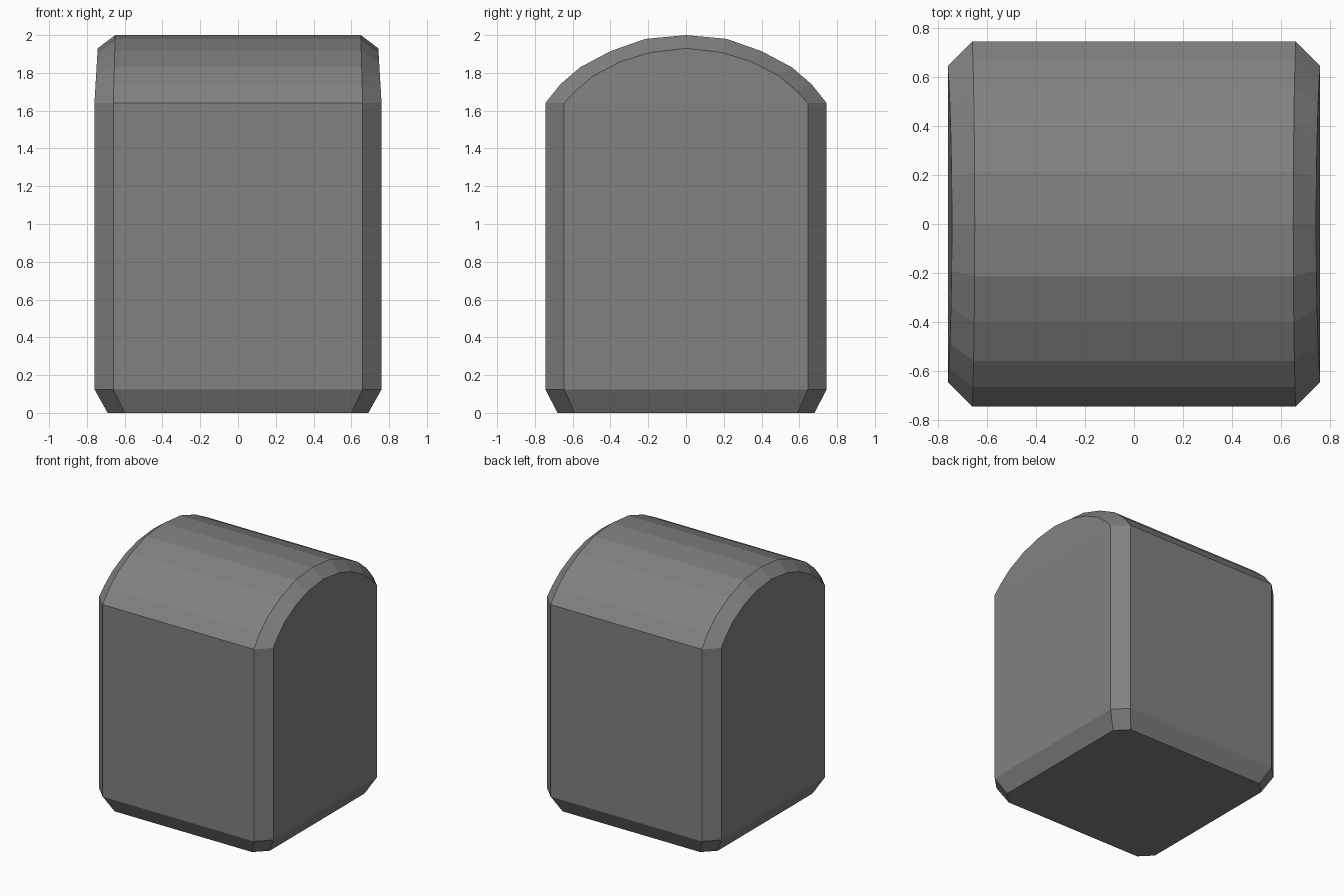
import bpy
import bmesh

if "Cube" in bpy.data.objects:
    bpy.data.objects.remove(bpy.data.objects["Cube"])

grey = bpy.data.materials.new("mid grey")
grey.diffuse_color = (0.22, 0.22, 0.22, 1)
grey.use_nodes = True
grey.node_tree.nodes["Principled BSDF"].inputs["Base Color"].default_value = grey.diffuse_color

bm = bmesh.new()


def ring(hx, hy, cx, cy, z):
    """Rectangle with cut corners, counter-clockwise from the front edge."""
    pts = [(-cx, -hy), (cx, -hy), (hx, -cy), (hx, cy),
           (cx, hy), (-cx, hy), (-hx, cy), (-hx, -cy)]
    return [bm.verts.new((x, y, z)) for x, y in pts]


# Body: tapered foot, then straight walls with cut corners
foot = ring(0.69, 0.68, 0.60, 0.59, 0)
low = ring(0.76, 0.745, 0.66, 0.645, 0.125)
high = ring(0.76, 0.745, 0.66, 0.645, 1.64)
bm.faces.new(foot[::-1])
for a, b in ((foot, low), (low, high)):
    for i in range(8):
        j = (i + 1) % 8
        bm.faces.new((a[i], a[j], b[j], b[i]))

# Domed top: outer arch and smaller end arch, half profiles (y, z)
outer = [(0.665, 1.74), (0.56, 1.83), (0.40, 1.915), (0.215, 1.98)]
inner = [(0.585, 1.705), (0.49, 1.785), (0.345, 1.86), (0.19, 1.908)]


def arch(half, top, x0, x1, first, last):
    """Row of vertices from front to back; x leans from x0 to x1 with height."""
    pts = [(-y, z) for y, z in half] + [(0, top)] + [(y, z) for y, z in half[::-1]]
    mid = [bm.verts.new((x0 + (x1 - x0) * (z - 1.64) / (top - 1.64), y, z))
           for y, z in pts]
    return [first] + mid + [last]


rows = [arch(inner, 1.93, -0.76, -0.743, high[7], high[6]),
        arch(outer, 2.0, -0.66, -0.65, high[0], high[5]),
        arch(outer, 2.0, 0.66, 0.65, high[1], high[4]),
        arch(inner, 1.93, 0.76, 0.743, high[2], high[3])]
for a, b in zip(rows, rows[1:]):
    for i in range(len(a) - 1):
        bm.faces.new((a[i], b[i], b[i + 1], a[i + 1]))
bm.faces.new(rows[0])
bm.faces.new(rows[3][::-1])

bmesh.ops.recalc_face_normals(bm, faces=bm.faces)
mesh = bpy.data.meshes.new("domed_block")
bm.to_mesh(mesh)
bm.free()
mesh.materials.append(grey)
block = bpy.data.objects.new("domed_block", mesh)
bpy.context.collection.objects.link(block)
